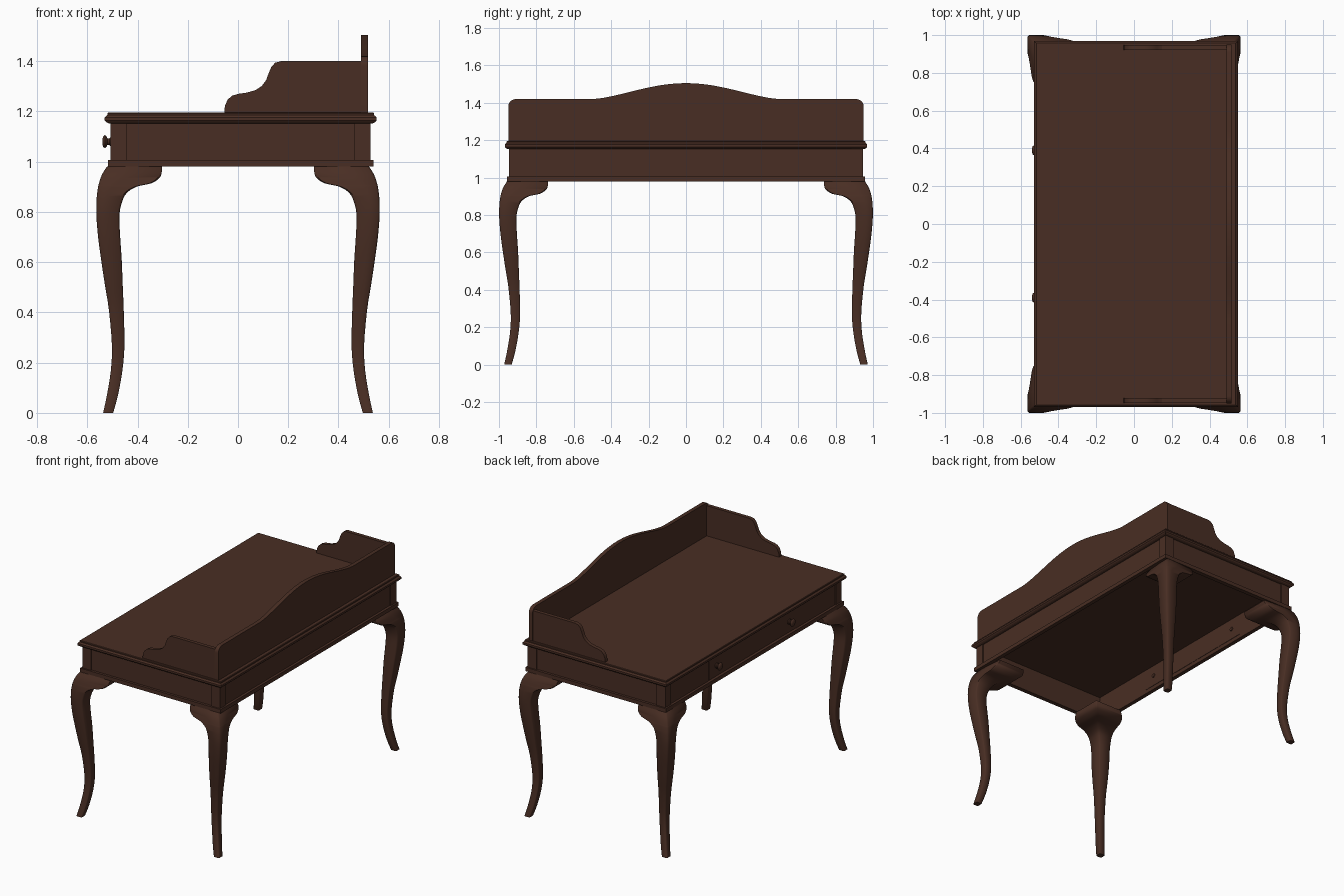
import bpy, bmesh, math

if "Cube" in bpy.data.objects:
    bpy.data.objects.remove(bpy.data.objects["Cube"])

wood = bpy.data.materials.new("dark brown wood")
wood.diffuse_color = (0.066, 0.027, 0.017, 1)
wood.use_nodes = True
wood.node_tree.nodes["Principled BSDF"].inputs["Base Color"].default_value = wood.diffuse_color
CX = 0.0105  # the case sits slightly behind the leg centre


def finish(name, bm, smooth=None):
    bmesh.ops.recalc_face_normals(bm, faces=bm.faces)
    me = bpy.data.meshes.new(name)
    bm.to_mesh(me)
    bm.free()
    me.materials.append(wood)
    ob = bpy.data.objects.new(name, me)
    bpy.context.collection.objects.link(ob)
    if smooth:
        bpy.ops.object.select_all(action='DESELECT')
        ob.select_set(True)
        bpy.context.view_layer.objects.active = ob
        bpy.ops.object.shade_smooth_by_angle(angle=math.radians(smooth))
    return ob


def loft(name, rings, smooth=None):
    """Join equal-length rings of points into a capped solid."""
    bm = bmesh.new()
    vs = [[bm.verts.new(p) for p in r] for r in rings]
    n = len(vs[0])
    for a, b in zip(vs, vs[1:]):
        for k in range(n):
            bm.faces.new((a[k], a[(k + 1) % n], b[(k + 1) % n], b[k]))
    bm.faces.new(vs[0])
    bm.faces.new(vs[-1])
    return finish(name, bm, smooth)


def rect(hx, hy, z):
    return [(CX + sx * hx, sy * hy, z) for sx, sy in ((-1, -1), (1, -1), (1, 1), (-1, 1))]


def box(name, x0, x1, y0, y1, z0, z1):
    return loft(name, [[(x0, y0, z), (x1, y0, z), (x1, y1, z), (x0, y1, z)] for z in (z0, z1)])


def spline(pts, steps):
    """Smooth curve through the points (Catmull-Rom)."""
    out = []
    for k in range(len(pts) - 1):
        p0, p1, p2, p3 = pts[max(k - 1, 0)], pts[k], pts[k + 1], pts[min(k + 2, len(pts) - 1)]
        for j in range(steps):
            t = j / steps
            out.append(tuple(0.5 * (2 * b + (c - a) * t + (2 * a - 5 * b + 4 * c - d) * t * t
                                    + (3 * b - a - 3 * c + d) * t ** 3)
                             for a, b, c, d in zip(p0, p1, p2, p3)))
    return out + [pts[-1]]


# table top with a stepped, softened edge
loft("table_top", [rect(hx, hy, z) for hx, hy, z in (
    (0.526, 0.955, 1.153), (0.534, 0.963, 1.157), (0.541, 0.969, 1.164), (0.541, 0.969, 1.176),
    (0.536, 0.964, 1.182), (0.531, 0.960, 1.185), (0.531, 0.960, 1.192), (0.528, 0.957, 1.195))])

# lower moulding, an open frame
IX, IY = 0.502, 0.928  # inner face of the case
for s, n in ((-1, "front"), (1, "back")):
    a, b = sorted((CX + s * 0.529, CX + s * IX))
    box(n + "_lower_moulding", a, b, -0.957, 0.957, 0.98, 1.006)
for s, n in ((-1, "right"), (1, "left")):
    a, b = sorted((s * 0.957, s * IY))
    box(n + "_lower_moulding", CX - IX, CX + IX, a, b, 0.98, 1.006)

# apron: thin boards with L-shaped corner posts standing proud of them
Z0, Z1 = 1.006, 1.156
for sx in (-1, 1):
    for sy in (-1, 1):
        L = ((0.518, 0.947), (0.453, 0.947), (0.453, IY), (IX, IY), (IX, 0.885), (0.518, 0.885))
        loft("corner_post", [[(CX + sx * x, sy * y, z) for x, y in L] for z in (Z0, Z1)])
for sy in (-1, 1):
    ys = sorted((sy * 0.940, sy * IY))
    box("side_apron", CX - 0.455, CX + 0.455, *ys, Z0, Z1)
    ys = sorted((sy * 0.472, sy * 0.89))
    box("front_apron", CX - 0.512, CX - IX, *ys, Z0, Z1)
box("back_apron", CX + IX, CX + 0.512, -0.89, 0.89, Z0, Z1)
box("drawer_front", CX - 0.512, CX - IX, -0.469, 0.469, Z0 + 0.002, Z1 - 0.002)

# turned drawer knobs
for y in (-0.39, 0.39):
    prof = ((-0.486, 0.012), (-0.508, 0.018), (-0.512, 0.013), (-0.520, 0.013),
            (-0.524, 0.022), (-0.530, 0.026), (-0.536, 0.022), (-0.540, 0.010))
    loft("drawer_knob", [[(x, y + r * math.cos(k * math.pi / 10), 1.08 + r * math.sin(k * math.pi / 10))
                          for k in range(20)] for x, r in prof], 40)

# arched back board of the gallery
top = []
for k in range(7):  # rounded corner
    a = math.pi - k * math.pi / 12
    top.append((-0.91 + 0.04 * math.cos(a), 1.38 + 0.04 * math.sin(a)))
for k in range(33):  # ogee arch
    y = -0.5 + k / 32
    c = max(0, 0.5 + 0.5 * math.cos(2 * math.pi * y))
    top.append((y, 1.42 + 0.085 * c ** 0.75))
top += [(-y, z) for y, z in reversed(top[:7])]
outline = [(-0.95, 1.194)] + top + [(0.95, 1.194)]
loft("gallery_back", [[(x, y, z) for y, z in outline] for x in (0.49, 0.517)], 30)

# scrolled gallery sides
side = [(0.49, 1.194), (-0.055, 1.194), (-0.052, 1.222), (-0.042, 1.246), (-0.025, 1.262), (0.0, 1.270),
        (0.035, 1.275), (0.07, 1.285), (0.095, 1.302), (0.112, 1.325), (0.122, 1.352),
        (0.133, 1.378), (0.148, 1.394), (0.17, 1.40), (0.49, 1.40)]
for s in (-1, 1):
    loft("gallery_side", [[(x, s * y, z) for x, z in side] for y in (0.922, 0.947)], 30)

# cabriole legs: height, outer offset, inner offset
LEG = [(0, .537, .497), (.07, .522, .478), (.17, .506, .460), (.27, .502, .452), (.41, .514, .455),
       (.51, .530, .459), (.61, .545, .463), (.70, .557, .469), (.79, .564, .472), (.85, .563, .458),
       (.88, .560, .438), (.90, .557, .405), (.908, .555, .372), (.916, .553, .340),
       (.935, .547, .313), (.955, .538, .304), (.98, .522, .302)]


def leg_ring(z, o, i):
    """Square section with softened corners; the wide top curves in towards the ears."""
    w = o - i
    c = 0.08 * min(w, 0.1)
    e = o - 0.1 * max(0, w - 0.1)
    q = (o + i) / 2 + 0.12 * w
    return [(o - c, o, z), (q, o - 0.25 * (o - e), z), (i + c, e, z), (i, e - c, z), (i, i + c, z),
            (i + c, i, z), (e - c, i, z), (e, i + c, z), (o - 0.25 * (o - e), q, z), (o, o - c, z)]


for sx, nx in ((-1, "front"), (1, "back")):
    for sy in (-1, 1):
        loft(nx + "_leg", [[(sx * x, sy * (y + 0.435), z) for x, y, z in leg_ring(*s)]
                           for s in spline(LEG, 3)], 50)
